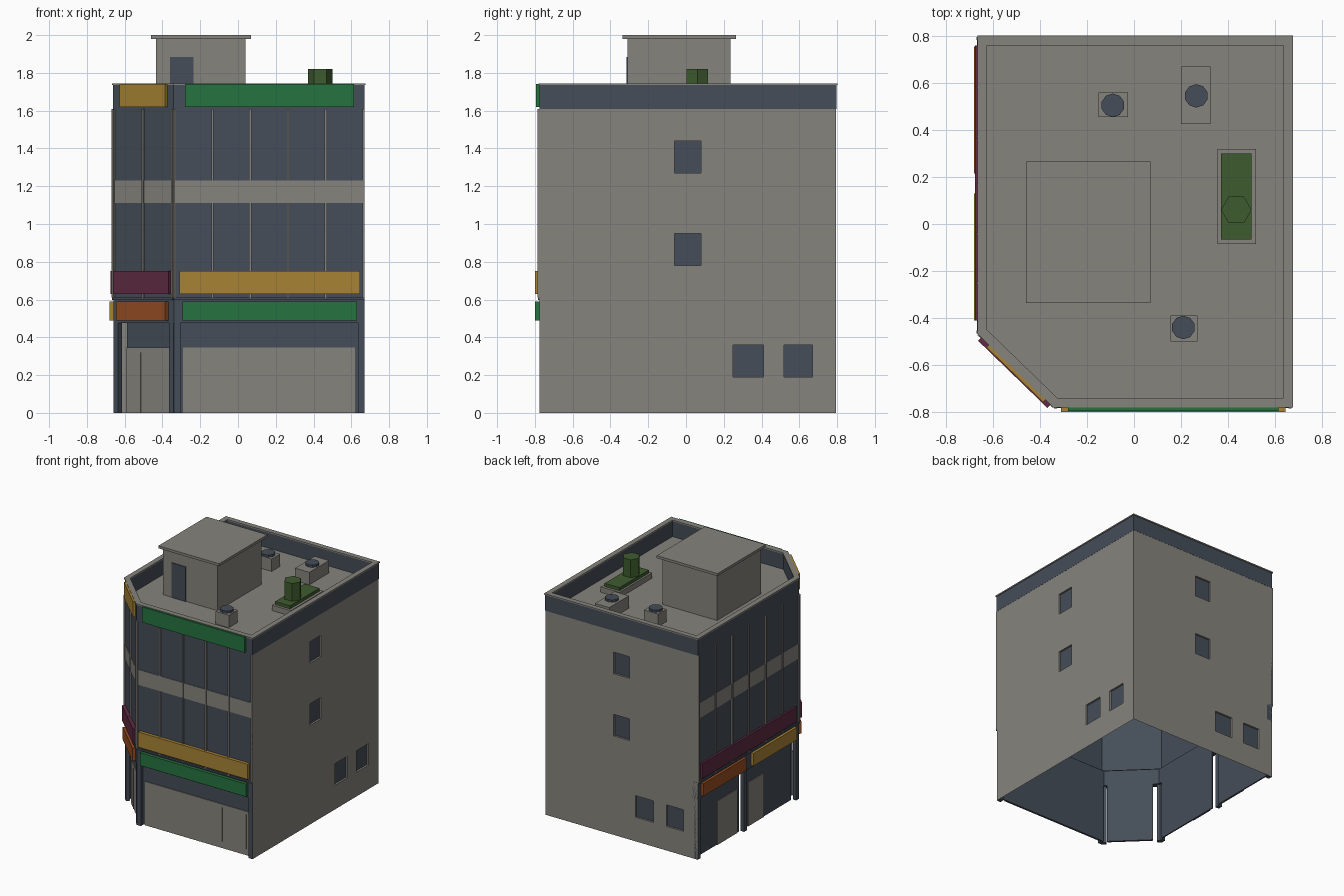
import bpy, bmesh
from mathutils import Vector

if "Cube" in bpy.data.objects:
    bpy.data.objects.remove(bpy.data.objects["Cube"])


def material(name, rgb):
    m = bpy.data.materials.new(name)
    m.use_nodes = True
    m.diffuse_color = (*rgb, 1)
    m.node_tree.nodes["Principled BSDF"].inputs["Base Color"].default_value = (*rgb, 1)
    return m


GREY = material("concrete grey", (.24, .23, .205))
BLUE = material("slate blue", (.059, .075, .099))
GREEN = material("sign green", (.019, .17, .05))
YELLOW = material("sign yellow", (.39, .23, .035))
MAROON = material("sign maroon", (.115, .024, .056))
ORANGE = material("sign orange", (.31, .076, .016))
LEAF = material("plant green", (.049, .105, .028))

# Footprint, anticlockwise, with one cut corner
PLAN = [Vector(p) for p in ((-.34, -.775), (.67, -.775), (.67, .795), (-.66, .795), (-.66, -.465))]
FRONT, RIGHT, BACK, LEFT, CORNER = [(PLAN[i], PLAN[(i + 1) % 5]) for i in range(5)]


def finish(name, bm, *mats):
    mesh = bpy.data.meshes.new(name)
    bm.to_mesh(mesh)
    bm.free()
    for m in mats:
        mesh.materials.append(m)
    ob = bpy.data.objects.new(name, mesh)
    bpy.context.collection.objects.link(ob)
    return ob


def axes(side):
    d = (side[1] - side[0]).normalized()
    return d, Vector((d.y, -d.x))


def point(side, u, z, out=0):
    d, n = axes(side)
    p = side[0] + d * u + n * out
    return Vector((p.x, p.y, z))


def hexahedron(name, corners, mat):
    bm = bmesh.new()
    v = [bm.verts.new(c) for c in corners]
    n = len(v) // 2
    bm.faces.new(v[:n])
    bm.faces.new(v[n:])
    for i in range(n):
        j = (i + 1) % n
        bm.faces.new((v[i], v[j], v[n + j], v[n + i]))
    bmesh.ops.recalc_face_normals(bm, faces=bm.faces)
    return finish(name, bm, mat)


def panel(name, side, u0, u1, z0, z1, inner, outer, mat):
    """Box lying along one side of the footprint."""
    ring = ((u0, inner), (u1, inner), (u1, outer), (u0, outer))
    return hexahedron(name, [point(side, u, z, o) for z in (z0, z1) for u, o in ring], mat)


def box(name, x0, x1, y0, y1, z0, z1, mat):
    ring = ((x0, y0), (x1, y0), (x1, y1), (x0, y1))
    return hexahedron(name, [(x, y, z) for z in (z0, z1) for x, y in ring], mat)


def cylinder(name, x, y, r, z0, z1, sides, mat):
    bm = bmesh.new()
    bmesh.ops.create_cone(bm, cap_ends=True, segments=sides, radius1=r, radius2=r, depth=z1 - z0)
    ob = finish(name, bm, mat)
    ob.location = (x, y, (z0 + z1) / 2)
    return ob


def offset_plan(dist):
    """Footprint grown outwards by dist, with mitred corners."""
    result = []
    for i, p in enumerate(PLAN):
        n1 = axes((PLAN[i - 1], p))[1]
        n2 = axes((p, PLAN[(i + 1) % 5]))[1]
        result.append(p + (n1 + n2) * dist / (1 + n1.dot(n2)))
    return result


def plan_ring(name, outer, inner, z0, z1, mat):
    bm = bmesh.new()
    loops = [[bm.verts.new((p.x, p.y, z)) for p in offset_plan(o)]
             for o, z in ((outer, z0), (outer, z1), (inner, z1), (inner, z0))]
    for k in range(4):
        a, b = loops[k], loops[(k + 1) % 4]
        for i in range(5):
            j = (i + 1) % 5
            bm.faces.new((a[i], a[j], b[j], b[i]))
    bmesh.ops.recalc_face_normals(bm, faces=bm.faces)
    return finish(name, bm, mat)


def window_wall(name, side, top, windows):
    """Plain wall with windows set back from its face."""
    length = (side[1] - side[0]).length
    us = sorted({0, length, *[u for w in windows for u in w[:2]]})
    zs = sorted({0, top, *[z for w in windows for z in w[2:]]})
    bm = bmesh.new()
    grid = [[bm.verts.new(point(side, u, z)) for z in zs] for u in us]
    glass = []
    for i in range(len(us) - 1):
        for j in range(len(zs) - 1):
            f = bm.faces.new((grid[i][j], grid[i + 1][j], grid[i + 1][j + 1], grid[i][j + 1]))
            u, z = (us[i] + us[i + 1]) / 2, (zs[j] + zs[j + 1]) / 2
            if any(a < u < b and c < z < d for a, b, c, d in windows):
                glass.append(f)
    n = axes(side)[1]
    for f in bmesh.ops.extrude_discrete_faces(bm, faces=glass)["faces"]:
        f.material_index = 1
        bmesh.ops.translate(bm, verts=f.verts, vec=(-n.x * .015, -n.y * .015, 0))
    return finish(name, bm, GREY, BLUE)


# Plain walls
UPPER, MIDDLE, LOWER = (1.27, 1.44), (.78, .95), (.19, .36)
window_wall("right_wall", RIGHT, 1.61, [(.715, .855, *UPPER), (.715, .855, *MIDDLE),
                                        (1.025, 1.185, *LOWER), (1.295, 1.445, *LOWER)])
window_wall("back_wall", BACK, 1.61, [(.595, .735, *UPPER), (.595, .735, *MIDDLE),
                                      (.785, .945, *LOWER), (1.055, 1.205, *LOWER)])

# Glazed upper floors, ledge and fascia
for label, side, bays in (("front", FRONT, 5), ("left", LEFT, 6), ("corner", CORNER, 2)):
    length = (side[1] - side[0]).length
    panel(label + "_glazing", side, 0, length, .61, 1.61, -.01, 0, BLUE)
    panel(label + "_spandrel", side, 0, length, 1.11, 1.23, 0, .004, GREY)
    panel(label + "_ledge", side, 0, length, .598, .612, -.03, .008, BLUE)
    panel(label + "_fascia", side, 0, length, .475, .6, -.045, 0, BLUE)
    for i in range(bays + 1):
        u = .006 + (length - .012) * i / bays
        panel(label + "_mullion", side, u - .006, u + .006, .61, 1.61, 0, .01, GREY)

# Street level pillars
for side, starts in ((FRONT, (0, .975)), (LEFT, (0, .575, 1.225)), (CORNER, (0, .41))):
    for u in starts:
        panel("pillar", side, u, u + .035, 0, .6, -.03, 0, BLUE)

# Recessed shop walls and their doors
for side, u0, u1, d0, d1 in ((FRONT, .02, .985, .05, .96), (LEFT, .01, .56, .285, .535),
                             (LEFT, .635, 1.21, .67, .865), (CORNER, .065, .405, .068, .4)):
    panel("shop_wall", side, u0, u1, 0, .48, -.045, -.035, BLUE)
    panel("shop_door", side, d0, d1, 0, .345, -.035, -.029, GREY)
for side, u, z0 in ((FRONT, .72, .05), (FRONT, .93, .05), (CORNER, .17, .0)):
    panel("door_seam", side, u, u + .005, z0, .32, -.029, -.026, GREY)

# Sign boards
for label, side, u0, u1, z0, z1, out, mat in (
        ("front_top_sign", FRONT, .06, .955, 1.62, 1.742, .02, GREEN),
        ("front_middle_sign", FRONT, .03, .985, .63, .75, .025, YELLOW),
        ("front_lower_sign", FRONT, .045, .97, .49, .59, .025, GREEN),
        ("corner_top_sign", CORNER, .065, .4, 1.62, 1.742, .02, YELLOW),
        ("corner_middle_sign", CORNER, .02, .43, .63, .75, .025, MAROON),
        ("corner_lower_sign", CORNER, .045, .405, .49, .59, .025, ORANGE),
        ("left_middle_sign", LEFT, .035, 1.205, .63, .75, .016, MAROON),
        ("left_lower_sign_rear", LEFT, .04, .58, .49, .59, .02, ORANGE),
        ("left_lower_sign_fore", LEFT, .665, 1.205, .49, .59, .02, YELLOW)):
    panel(label, side, u0, u1, z0, z1, 0, out, mat)

# Roof deck, parapet and coping
bm = bmesh.new()
bm.faces.new([bm.verts.new((p.x, p.y, 1.612)) for p in offset_plan(-.01)])
finish("roof_deck", bm, GREY)
plan_ring("parapet", .001, -.03, 1.608, 1.735, BLUE)
plan_ring("coping", .006, -.035, 1.735, 1.745, GREY)

# Stair hut
box("stair_hut", -.435, .04, -.31, .235, 1.612, 1.985, GREY)
box("stair_hut_roof", -.46, .07, -.335, .265, 1.98, 2, GREY)
box("stair_hut_door", -.36, -.235, -.316, -.31, 1.612, 1.885, BLUE)

# Roof vents
for x0, x1, y0, y1, cx, cy in ((-.15, -.025, .455, .56, -.09, .505),
                               (.2, .325, .425, .67, .265, .545),
                               (.155, .27, -.5, -.39, .21, -.44)):
    box("vent_box", x0, x1, y0, y1, 1.612, 1.71, GREY)
    cylinder("vent_fan", cx, cy, .05, 1.71, 1.728, 10, BLUE)

# Planter
box("planter", .355, .52, -.085, .32, 1.612, 1.655, GREY)
box("planter_hedge", .37, .5, -.065, .3, 1.655, 1.68, LEAF)
bush = cylinder("planter_bush", .435, .06, .065, 1.68, 1.82, 6, LEAF)
bush.rotation_euler.z = .5236
